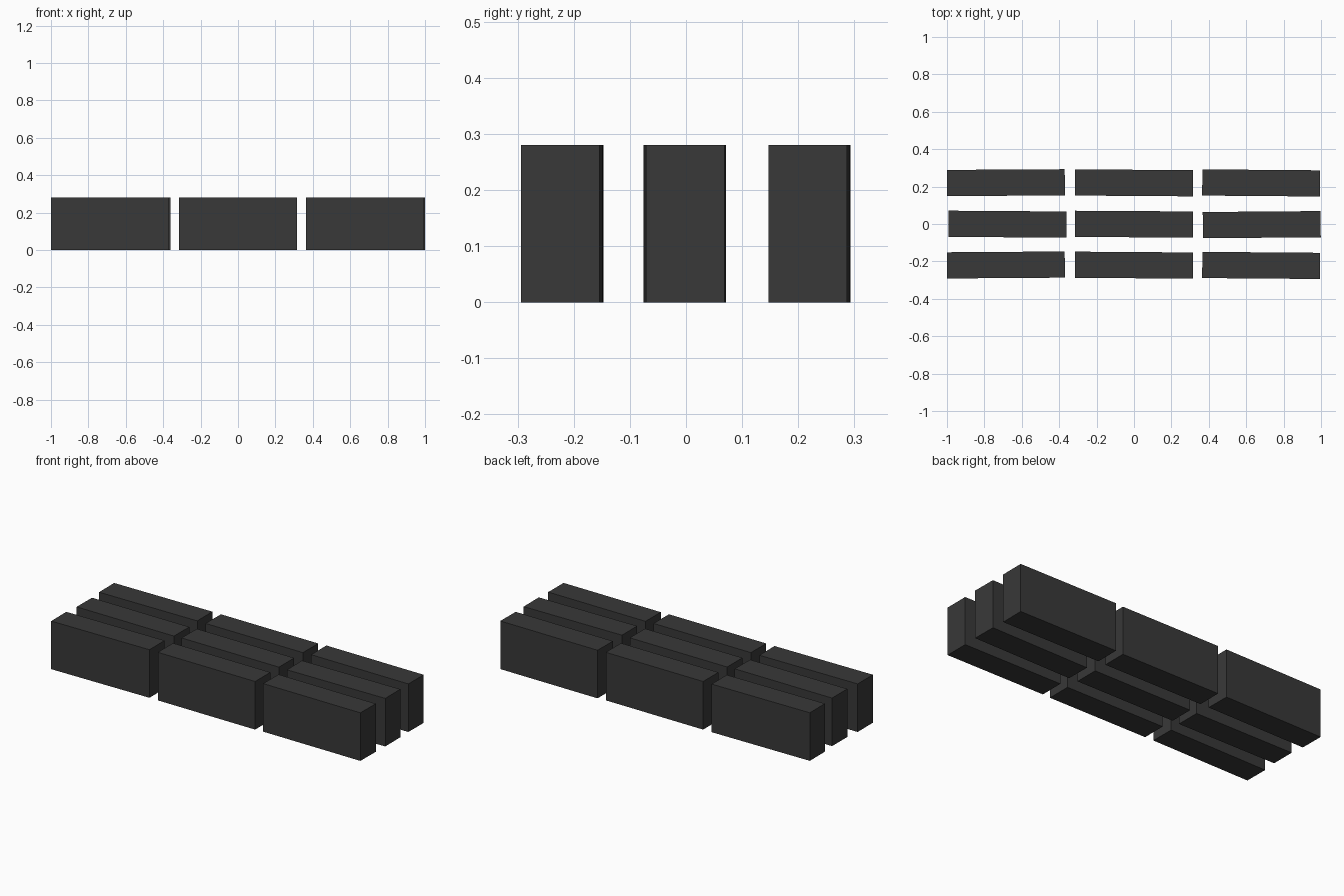
import bpy
import math

if "Cube" in bpy.data.objects:
    bpy.data.objects.remove(bpy.data.objects["Cube"])

LENGTH, WIDTH, HEIGHT = 0.63, 0.14, 0.28

mat = bpy.data.materials.new("charcoal")
mat.diffuse_color = (0.04, 0.04, 0.04, 1)
mat.use_nodes = True
mat.node_tree.nodes["Principled BSDF"].inputs["Base Color"].default_value = mat.diffuse_color

# Each row: name, then (x, y, turn in radians) for left, middle and right blocks
ROWS = {
    "front": [(-0.685, -0.219, 0.007), (0.0, -0.220, -0.007), (0.68, -0.2215, -0.008)],
    "centre": [(-0.676, -0.001, -0.007), (0.0, -0.001, -0.006), (0.683, -0.0035, 0.008)],
    "back": [(-0.685, 0.221, 0.006), (0.0, 0.220, -0.007), (0.68, 0.2195, -0.008)],
}


def block(name, x, y, turn):
    bpy.ops.mesh.primitive_cube_add(size=1, location=(x, y, HEIGHT / 2), rotation=(0, 0, turn))
    ob = bpy.context.object
    ob.name = name
    ob.scale = (LENGTH, WIDTH, HEIGHT)
    ob.data.materials.append(mat)


# Three rows of three slightly crooked blocks
for row, places in ROWS.items():
    for side, place in zip(("left", "middle", "right"), places):
        block(f"{row}_{side}_block", *place)
